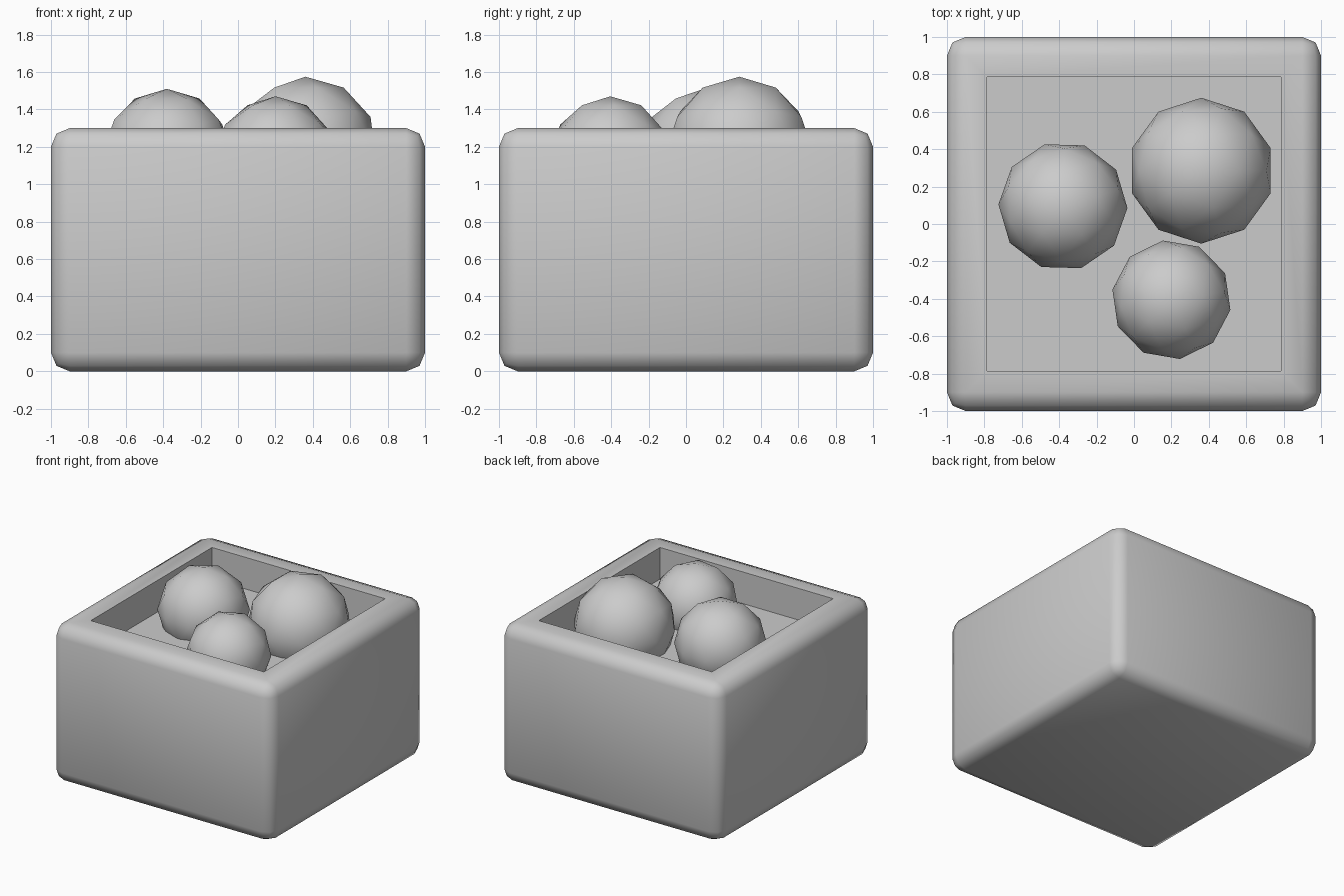
import bpy, bmesh, math

if "Cube" in bpy.data.objects:
    bpy.data.objects.remove(bpy.data.objects["Cube"])

H, FLOOR = 1.3, 1.04


def smooth(obj):
    bpy.ops.object.select_all(action='DESELECT')
    obj.select_set(True)
    bpy.context.view_layer.objects.active = obj
    bpy.ops.object.shade_smooth_by_angle(angle=math.radians(60))


# Rounded box with a square recess in its top
bm = bmesh.new()
bmesh.ops.create_cube(bm, size=1)
bmesh.ops.scale(bm, vec=(2, 2, H), verts=bm.verts)
bmesh.ops.translate(bm, vec=(0, 0, H / 2), verts=bm.verts)
bmesh.ops.bevel(bm, geom=bm.edges[:], offset=0.1, segments=2,
                profile=0.5, affect='EDGES')
bm.normal_update()
top = max(bm.faces, key=lambda f: f.calc_center_median().z)
bmesh.ops.inset_region(bm, faces=[top], thickness=0.16)
pit = bmesh.ops.extrude_face_region(bm, geom=[top])
bmesh.ops.translate(bm, vec=(0, 0, FLOOR - H),
                    verts=[g for g in pit['geom'] if isinstance(g, bmesh.types.BMVert)])
if top.is_valid:
    bmesh.ops.delete(bm, geom=[top], context='FACES_ONLY')
bmesh.ops.recalc_face_normals(bm, faces=bm.faces)
mesh = bpy.data.meshes.new("box")
bm.to_mesh(mesh)
bm.free()
box = bpy.data.objects.new("box", mesh)
bpy.context.collection.objects.link(box)
smooth(box)

# Low-poly balls sunk into the recess floor: name, centre, radius, turn
for name, loc, r, turn in (
        ("large_ball", (0.36, 0.285, 1.185), 0.39, 0.0),
        ("medium_ball", (-0.38, 0.095, 1.165), 0.345, 2.8),
        ("small_ball", (0.20, -0.405, 1.15), 0.32, 1.4)):
    bpy.ops.mesh.primitive_ico_sphere_add(subdivisions=2, radius=r, location=loc,
                                          rotation=(0, 0, turn))
    ball = bpy.context.object
    ball.name = name
    smooth(ball)
